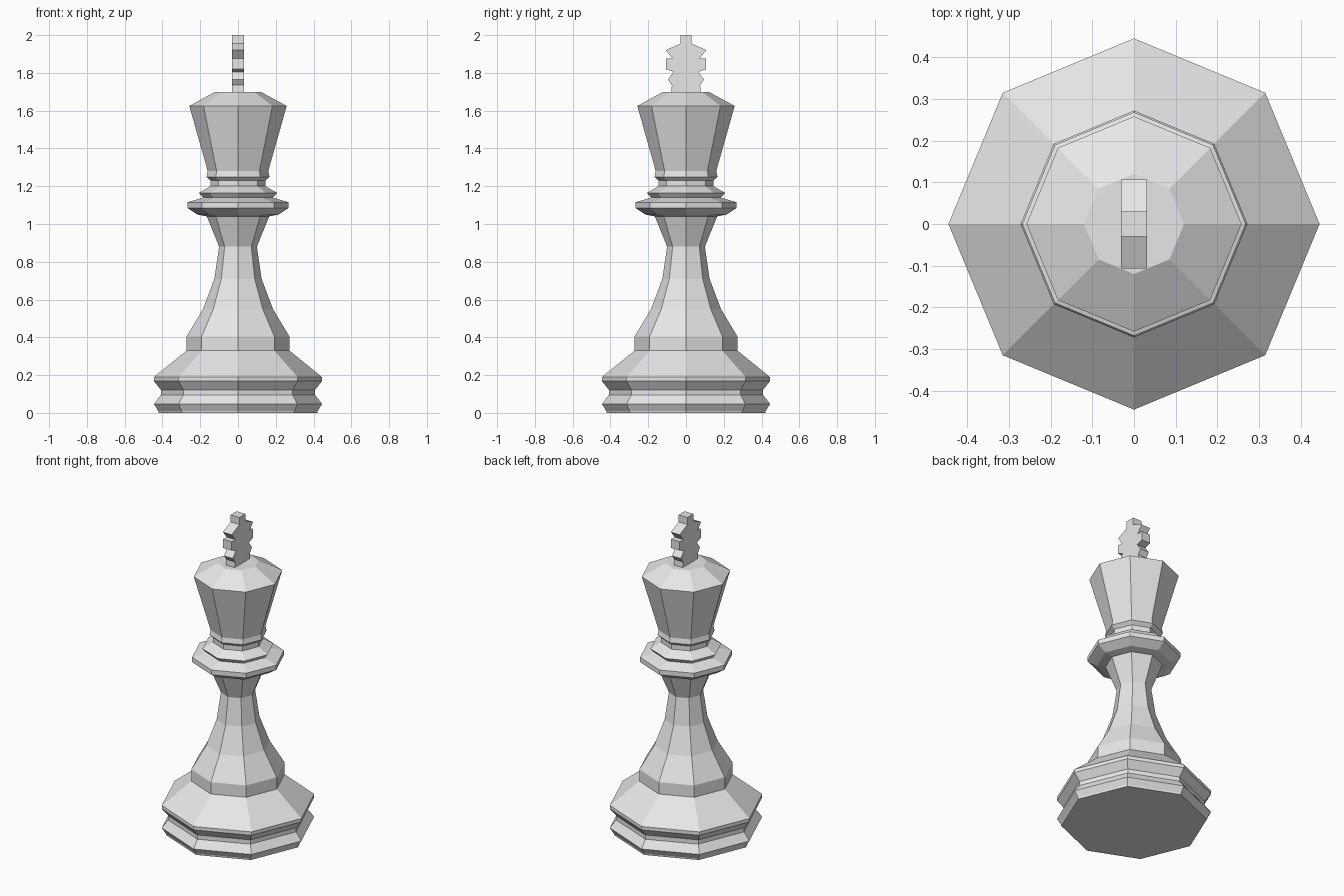
import bpy, bmesh, math

cube = bpy.data.objects.get("Cube")
if cube:
    bpy.data.objects.remove(cube, do_unlink=True)

grey = bpy.data.materials.new("light grey")
grey.use_nodes = True
grey.diffuse_color = (0.8, 0.8, 0.8, 1)
grey.node_tree.nodes["Principled BSDF"].inputs["Base Color"].default_value = (0.8, 0.8, 0.8, 1)


def add_object(name, bm):
    bmesh.ops.recalc_face_normals(bm, faces=bm.faces)
    mesh = bpy.data.meshes.new(name)
    bm.to_mesh(mesh)
    bm.free()
    mesh.materials.append(grey)
    obj = bpy.data.objects.new(name, mesh)
    bpy.context.collection.objects.link(obj)


def turned(name, profile, sides=8):
    """Faceted lathe part from (radius, height) pairs, capped at both ends."""
    bm = bmesh.new()
    angles = [math.tau * i / sides for i in range(sides)]
    rings = [[bm.verts.new((r * math.cos(a), r * math.sin(a), z)) for a in angles]
             for r, z in profile]
    for low, high in zip(rings, rings[1:]):
        for i in range(sides):
            j = (i + 1) % sides
            bm.faces.new((low[i], low[j], high[j], high[i]))
    bm.faces.new(rings[0])
    bm.faces.new(rings[-1])
    add_object(name, bm)


def plate(name, half_outline, thickness):
    """Mirrored y-z outline extruded along x."""
    bm = bmesh.new()
    outline = half_outline + [(-y, z) for y, z in reversed(half_outline)]
    face = bm.faces.new([bm.verts.new((-thickness / 2, y, z)) for y, z in outline])
    made = bmesh.ops.extrude_face_region(bm, geom=[face])["geom"]
    bmesh.ops.translate(bm, vec=(thickness, 0, 0),
                        verts=[v for v in made if isinstance(v, bmesh.types.BMVert)])
    add_object(name, bm)


# Stepped foot, waisted stem, collar and flared head in one turned body
foot = [(0.42, 0), (0.422, 0.01), (0.445, 0.047), (0.408, 0.095), (0.408, 0.122),
        (0.445, 0.168), (0.445, 0.19)]
stem = [(0.272, 0.33), (0.272, 0.405), (0.185, 0.55), (0.125, 0.71), (0.1, 0.88),
        (0.165, 1.04)]
collar = [(0.215, 1.05), (0.268, 1.085), (0.268, 1.115), (0.185, 1.14), (0.207, 1.165),
          (0.145, 1.2), (0.145, 1.23), (0.167, 1.25)]
head = [(0.16, 1.28), (0.258, 1.625), (0.12, 1.7)]
turned("king_body", foot + stem + collar + head)

# Flat cross finial
plate("cross", [(0.078, 1.69), (0.075, 1.735), (0.095, 1.765), (0.065, 1.805),
                (0.107, 1.82), (0.107, 1.875), (0.07, 1.875), (0.107, 1.92),
                (0.03, 1.955), (0.03, 2.0)], 0.062)
